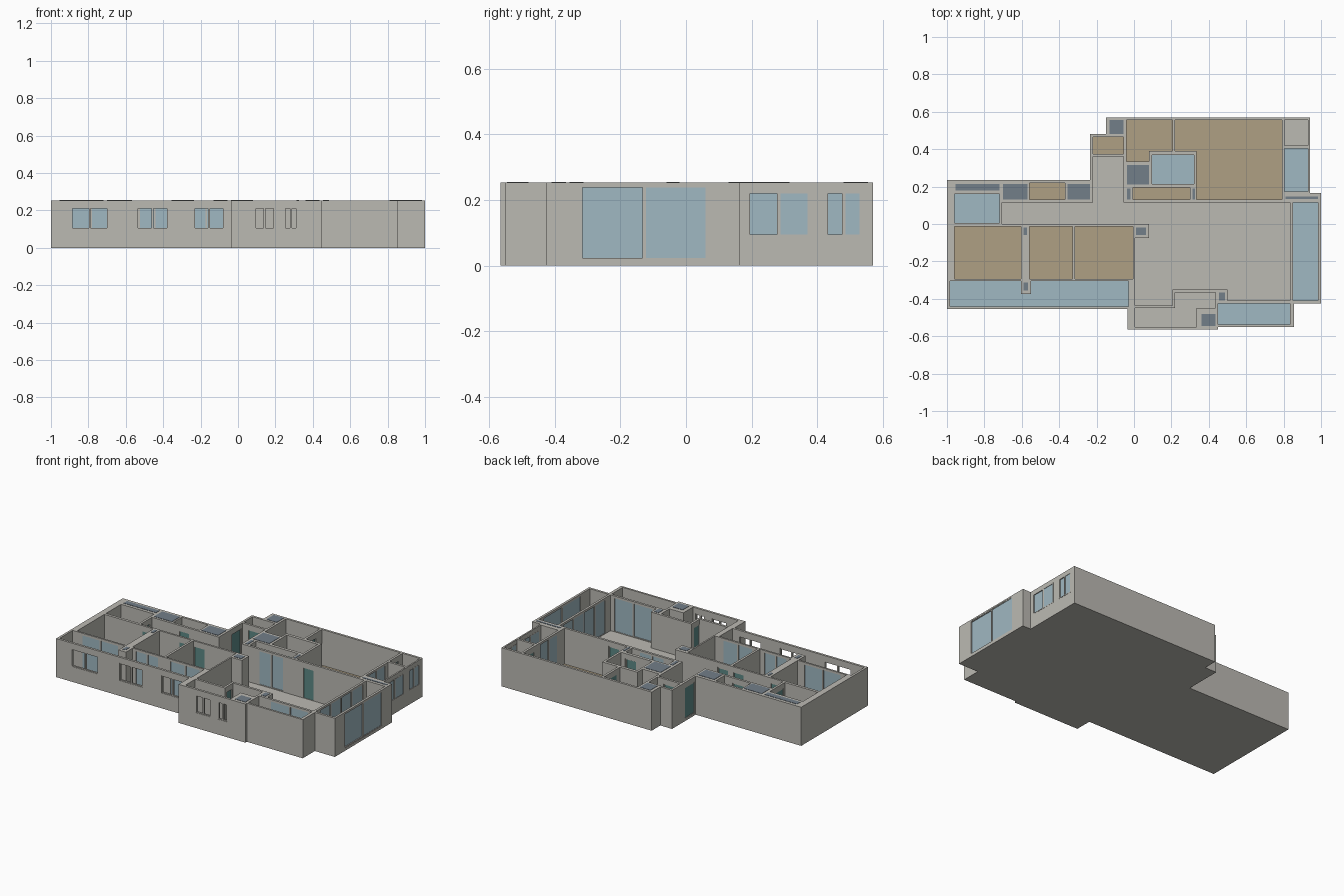
import bpy
import bmesh

if "Cube" in bpy.data.objects:
    bpy.data.objects.remove(bpy.data.objects["Cube"], do_unlink=True)

FLOOR, TOP, DOOR_TOP = .015, .253, .22


def make_material(name, red, green, blue):
    material = bpy.data.materials.new(name)
    material.use_nodes = True
    colour = (red, green, blue, 1)
    material.diffuse_color = colour
    material.node_tree.nodes["Principled BSDF"].inputs["Base Color"].default_value = colour
    return material


plaster = make_material("warm grey plaster", .50, .49, .45)
wood = make_material("tan wood floor", .43, .35, .23)
glass = make_material("pale blue glass and tile", .35, .48, .54)
slate = make_material("slate shaft cover", .17, .21, .25)
teal = make_material("teal door", .11, .25, .24)

footprint, hollows = [], []


def finish(mesh_builder, name, material):
    mesh = bpy.data.meshes.new(name)
    mesh_builder.to_mesh(mesh)
    mesh_builder.free()
    mesh.materials.append(material)
    bpy.context.collection.objects.link(bpy.data.objects.new(name, mesh))


def add_cell(builder, corner_at, axis, side):
    """One outward-facing quad on the given side of a cell."""
    loop = [(0, 0), (1, 0), (1, 1), (0, 1)]
    corners = []
    for u, v in (loop if side else reversed(loop)):
        step = [0, 0, 0]
        step[axis], step[(axis + 1) % 3], step[(axis + 2) % 3] = side, u, v
        corners.append(corner_at(step))
    builder.faces.new(corners)


def carve(name, material, blocks, cuts):
    """Union of upright blocks minus the cuts, as one closed shell."""
    low, high = min(b[4] for b in blocks), max(b[5] for b in blocks)
    axes = [sorted({round(box[k], 4) for box in blocks + cuts for k in (i, i + 1)})
            for i in (0, 2, 4)]
    axes[2] = [z for z in axes[2] if low <= z <= high]

    def span(box, i):
        line = axes[i]
        return [n for n in range(len(line) - 1)
                if box[2 * i] < (line[n] + line[n + 1]) / 2 < box[2 * i + 1]]

    def cells(boxes):
        return {(i, j, k) for box in boxes for i in span(box, 0)
                for j in span(box, 1) for k in span(box, 2)}

    filled = cells(blocks) - cells(cuts)
    builder, points = bmesh.new(), {}
    for cell in sorted(filled):
        def corner_at(step):
            key = tuple(c + s for c, s in zip(cell, step))
            if key not in points:
                points[key] = builder.verts.new([axes[i][key[i]] for i in range(3)])
            return points[key]
        for axis in range(3):
            for side in (0, 1):
                neighbour = list(cell)
                neighbour[axis] += 2 * side - 1
                if tuple(neighbour) not in filled:
                    add_cell(builder, corner_at, axis, side)
    finish(builder, name, material)


def box(name, material, *bounds):
    carve(name, material, [bounds], [])


def block(left, right, front, back):
    footprint.append((left, right, front, back))


def room(name, material, left, right, front, back):
    """Hollow out a room and lay its floor."""
    hollows.append((left, right, front, back, FLOOR, 1))
    box(name + "_floor", material, left, right, front, back, FLOOR, FLOOR + .003)


def shaft(name, left, right, front, back):
    box(name + "_cover", slate, left, right, front, back, TOP - .01, TOP + .002)


def opening(name, material, axis, at, start, end, low=FLOOR, high=DOOR_TOP, panels=1):
    """Cut a hole in the wall across the axis, fill it with panels and a frame."""
    def place(a, b, near, far, bottom, top):
        depth = (at + near, at + far)
        return (*depth, a, b, bottom, top) if axis == "x" else (a, b, *depth, bottom, top)

    hollows.append(place(start, end, -.018, .018, low, high))
    rim = .005
    frame_outer = place(start, end, -.006, .006, low, high)
    width = (end - start) / panels
    holes = []
    for n in range(panels):
        a, b = start + n * width, start + (n + 1) * width
        slide = .002 if n % 2 else -.002
        holes.append(place(a + rim, b - rim, -.03, .03, low + rim, high - rim))
        box(f"{name}_panel_{n + 1}", material,
            *place(a + rim, b - rim, slide - .002, slide + .002, low + rim, high - rim))
    carve(name + "_frame", plaster, [frame_outer], holes)


def window(name, axis, at, start, end, low=.10, high=.215, panels=2):
    opening(name, glass, axis, at, start, end, low, high, panels)


def glass_wall(name, axis, at, start, end, panels=2):
    opening(name, glass, axis, at, start, end, FLOOR + .003, TOP - .01, panels)


def door(name, axis, at, start, end):
    opening(name, teal, axis, at, start, end)


# Outline of the apartment
block(-1, 0, -.455, .235)
block(-.235, .94, .1, .48)
block(-.15, .94, .4, .57)
block(-.235, 1, -.425, .165)
block(-.035, .855, -.55, 0)
block(-.035, .45, -.565, -.4)

# Wooden rooms
room("west_bedroom", wood, -.96, -.605, -.293, -.013)
room("middle_bedroom", wood, -.56, -.33, -.293, -.013)
room("east_bedroom", wood, -.315, -.005, -.293, -.013)
room("wardrobe", wood, -.56, -.37, .13, .22)
room("entry_closet", wood, -.22, -.055, .375, .465)
room("study", wood, -.04, .08, .335, .555)
room("study_alcove", wood, .08, .205, .39, .555)
room("main_bedroom", wood, .335, .79, .13, .555)
room("main_bedroom_alcove", wood, .22, .335, .39, .555)
room("dressing_passage", wood, -.005, .30, .13, .195)

# Tiled bathrooms and balconies
room("west_bathroom", glass, -.96, -.72, .005, .16)
room("main_bathroom", glass, .095, .32, .215, .37)
room("bedroom_balcony", glass, .805, .93, .175, .405)
room("living_balcony", glass, .85, .985, -.41, .115)
room("kitchen_balcony", glass, .45, .835, -.537, -.425)
room("long_balcony", glass, -.985, -.03, -.44, -.375)
room("long_balcony_west", glass, -.985, -.605, -.375, -.305)
room("long_balcony_east", glass, -.55, -.03, -.375, -.305)

# Stone-floored rooms
room("corridor", plaster, -.705, .835, 0, .115)
room("entry_hall", plaster, -.22, -.055, .115, .36)
room("living_room", plaster, .08, .835, -.35, 0)
room("living_room_side", plaster, .005, .08, -.35, -.075)
room("dining_corner", plaster, .005, .205, -.435, -.35)
room("living_room_bay", plaster, .5, .835, -.41, -.35)
room("kitchen", plaster, .005, .335, -.55, -.45)
room("kitchen_back", plaster, .22, .435, -.45, -.365)
room("utility_room", plaster, .805, .93, .42, .555)

# Covered shafts
shaft("west_long_shaft", -.955, -.72, .18, .215)
shaft("west_shaft", -.70, -.57, .13, .215)
shaft("wing_shaft", -.355, -.235, .13, .215)
shaft("back_shaft", -.13, -.055, .48, .555)
shaft("central_shaft", -.037, .08, .21, .315)
shaft("passage_west_shaft", -.037, -.018, .13, .19)
shaft("passage_east_shaft", .312, .325, .13, .19)
shaft("living_column", .01, .065, -.06, -.02)
shaft("bedroom_column", -.59, -.572, -.06, -.02)
shaft("balcony_column", -.59, -.568, -.355, -.313)
shaft("bay_column", .455, .487, -.41, -.365)
shaft("kitchen_shaft", .36, .435, -.545, -.48)
shaft("balcony_shaft", .81, .985, .134, .146)

# Windows in the outer walls
window("west_window", "y", -.447, -.89, -.695)
window("middle_window", "y", -.447, -.54, -.375)
window("east_window", "y", -.447, -.235, -.075)
window("kitchen_window", "y", -.557, .09, .195)
window("kitchen_small_window", "y", -.557, .25, .315)
window("bedroom_balcony_window", "x", .935, .19, .375, .09, .225)
window("utility_window", "x", .935, .428, .533, .09, .225)
glass_wall("balcony_front", "x", .992, -.32, .065)

# Glazed partitions
glass_wall("west_bedroom_glazing", "y", -.299, -.92, -.65)
glass_wall("middle_bedroom_glazing", "y", -.299, -.53, -.36)
glass_wall("east_bedroom_glazing", "y", -.299, -.28, -.06)
glass_wall("living_glazing", "x", .842, -.36, .08, panels=4)
glass_wall("bay_glazing", "y", -.417, .53, .81)
glass_wall("main_bedroom_glazing", "x", .797, .2, .38)
glass_wall("passage_glazing", "y", .122, .07, .25)

# Doors
door("entry_door", "x", -.228, .25, .35)
door("west_bedroom_door", "y", -.007, -.69, -.61)
door("middle_bedroom_door", "y", -.007, -.42, -.34)
door("east_bedroom_door", "y", -.007, -.31, -.23)
door("wardrobe_door", "y", .122, -.51, -.43)
door("west_bathroom_door", "x", -.712, .02, .10)
door("main_bedroom_door", "y", .122, .39, .47)
door("main_bathroom_door", "y", .205, .21, .29)
door("study_door", "x", .212, .42, .50)
door("closet_door", "y", .367, -.18, -.10)
door("utility_door", "x", .797, .44, .52)
door("kitchen_door", "x", .212, -.43, -.37)

# Base slab and the carved walls standing on it
carve("base_slab", plaster, [(*plan, 0, FLOOR) for plan in footprint], [])
carve("walls", plaster, [(*plan, FLOOR, TOP) for plan in footprint], hollows)
